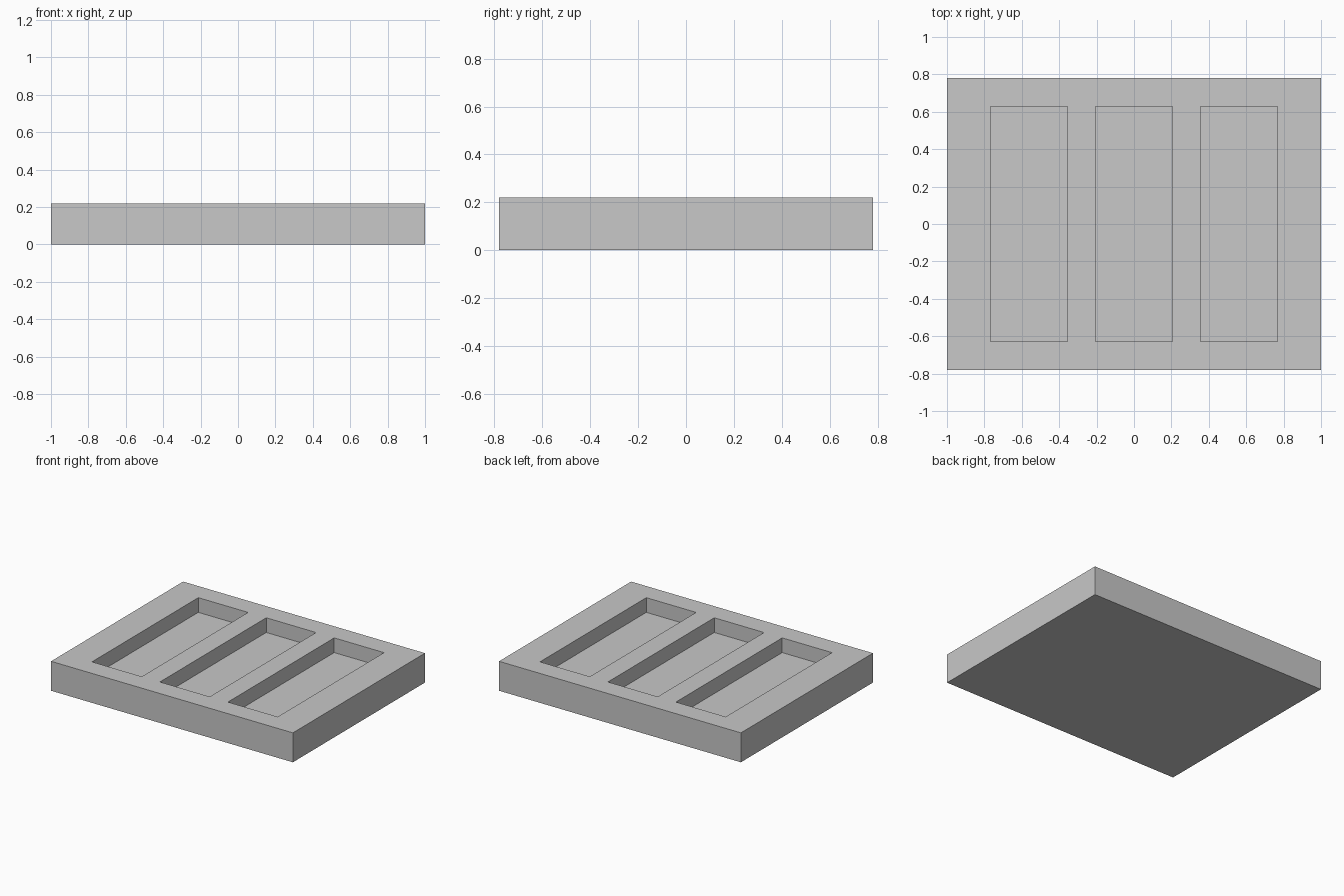
import bpy
import bmesh

cube = bpy.data.objects.get("Cube")
if cube:
    bpy.data.objects.remove(cube, do_unlink=True)

WIDTH, DEPTH, HEIGHT = 2.0, 1.56, 0.22
SLOT_W, SLOT_D, SLOT_FLOOR = 0.412, 1.256, 0.11
SLOT_SPACING = 0.562

grey = bpy.data.materials.new("plain grey")
grey.use_nodes = True
colour = (0.58, 0.58, 0.58, 1)
grey.diffuse_color = colour
grey.node_tree.nodes["Principled BSDF"].inputs["Base Color"].default_value = colour

# Grid lines of the slab: slot edges split the top face
xs = [-WIDTH / 2, WIDTH / 2]
for i in (-1, 0, 1):
    xs += [i * SLOT_SPACING - SLOT_W / 2, i * SLOT_SPACING + SLOT_W / 2]
xs.sort()
ys = [-DEPTH / 2, -SLOT_D / 2, SLOT_D / 2, DEPTH / 2]

# Top sheet, extruded down into a solid slab
bm = bmesh.new()
grid = [[bm.verts.new((x, y, HEIGHT)) for y in ys] for x in xs]
slots = []
for i in range(len(xs) - 1):
    for j in range(len(ys) - 1):
        face = bm.faces.new((grid[i][j], grid[i + 1][j],
                             grid[i + 1][j + 1], grid[i][j + 1]))
        if j == 1 and i % 2 == 1:
            slots.append(face)
rim = [e for e in bm.edges if e.is_boundary]
skirt = bmesh.ops.extrude_edge_only(bm, edges=rim)["geom"]
for v in skirt:
    if isinstance(v, bmesh.types.BMVert):
        v.co.z = 0
bottom = [e for e in bm.edges if e.is_boundary]
bmesh.ops.contextual_create(bm, geom=bottom)

# Three rectangular recesses pushed into the top
for face in slots:
    new = bmesh.ops.extrude_discrete_faces(bm, faces=[face])["faces"][0]
    for v in new.verts:
        v.co.z = SLOT_FLOOR

# Merge coplanar pieces and orient outward
bmesh.ops.dissolve_limit(bm, angle_limit=0.01, verts=bm.verts[:], edges=bm.edges[:])
bmesh.ops.recalc_face_normals(bm, faces=bm.faces[:])

mesh = bpy.data.meshes.new("slotted_tray")
bm.to_mesh(mesh)
bm.free()
mesh.materials.append(grey)
tray = bpy.data.objects.new("slotted_tray", mesh)
bpy.context.scene.collection.objects.link(tray)
